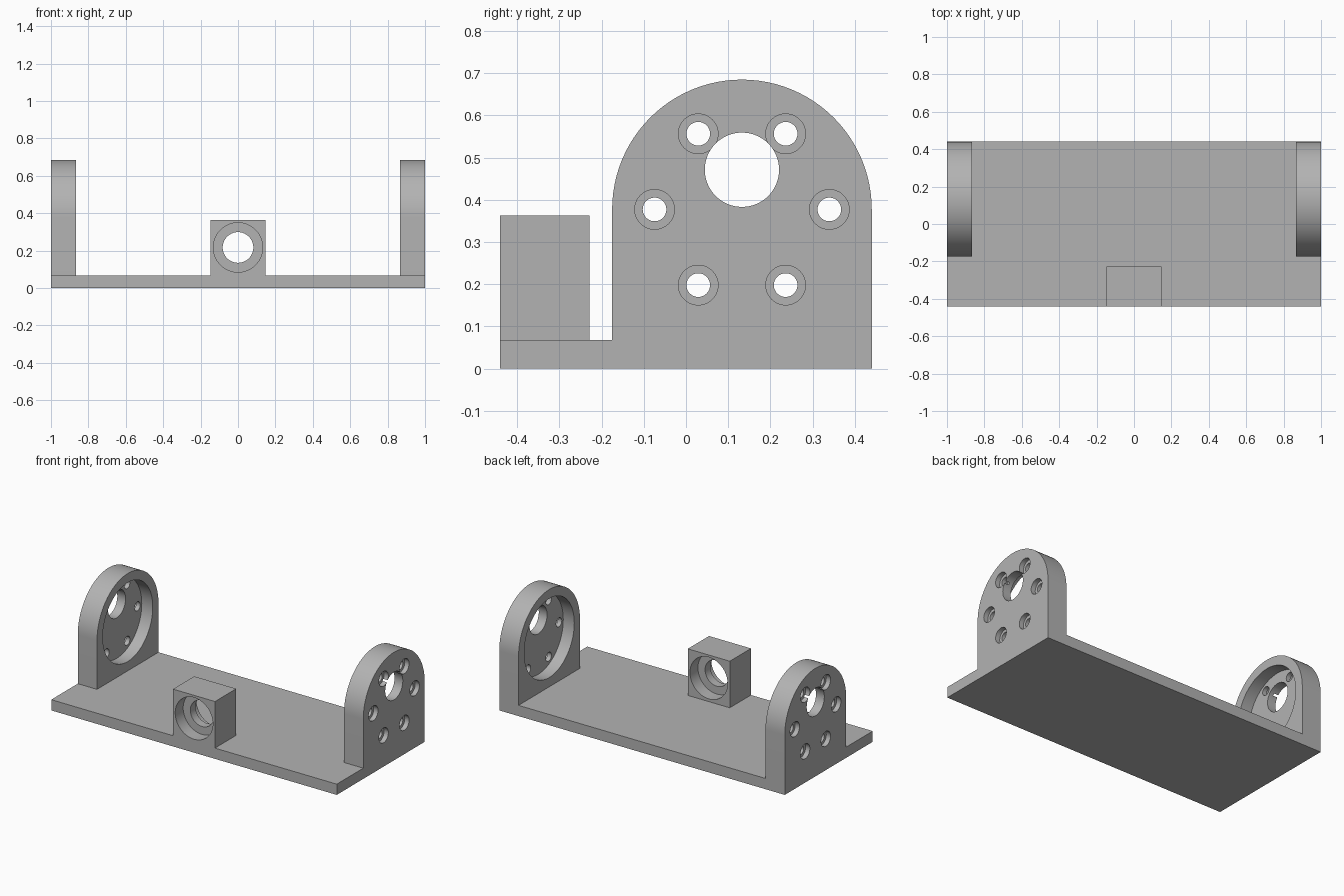
import bpy
import bmesh
from math import cos, sin, pi, radians
from mathutils import Matrix

cube = bpy.data.objects.get("Cube")
if cube:
    bpy.data.objects.remove(cube, do_unlink=True)

# Main dimensions
HALF_LENGTH, HALF_DEPTH, BASE_TOP = 1.0, 0.44, 0.068
WALL_IN, WALL_FRONT = 0.865, -0.175
ARCH_R = (HALF_DEPTH - WALL_FRONT) / 2
ARCH_Y, ARCH_Z = HALF_DEPTH - ARCH_R, 0.377
BLOCK_HALF, BLOCK_BACK, BLOCK_TOP = 0.147, -0.228, 0.363

grey = bpy.data.materials.new("plain grey")
grey.use_nodes = True
colour = (0.45, 0.45, 0.45, 1)
grey.diffuse_color = colour
grey.node_tree.nodes["Principled BSDF"].inputs["Base Color"].default_value = colour


def make_object(name, bm):
    bmesh.ops.recalc_face_normals(bm, faces=bm.faces)
    mesh = bpy.data.meshes.new(name)
    bm.to_mesh(mesh)
    bm.free()
    mesh.materials.append(grey)
    obj = bpy.data.objects.new(name, mesh)
    bpy.context.collection.objects.link(obj)
    return obj


def box(name, low, high):
    bm = bmesh.new()
    bmesh.ops.create_cube(bm, size=1)
    for v in bm.verts:
        v.co = [h if c > 0 else l for c, l, h in zip(v.co, low, high)]
    return make_object(name, bm)


def cylinder(axis, start, end, across, z, radius, sides=48):
    """Cutter along x or y from start to end; across is the other level axis."""
    bm = bmesh.new()
    bmesh.ops.create_cone(bm, cap_ends=True, segments=sides, radius1=radius,
                          radius2=radius, depth=end - start)
    mid = (start + end) / 2
    if axis == "X":
        turn, place = Matrix.Rotation(pi / 2, 4, "Y"), (mid, across, z)
    else:
        turn, place = Matrix.Rotation(pi / 2, 4, "X"), (across, mid, z)
    bmesh.ops.transform(bm, matrix=Matrix.Translation(place) @ turn, verts=bm.verts)
    return make_object("cutter", bm)


def combine(target, other, operation):
    """Apply a boolean and discard the second object."""
    mod = target.modifiers.new("boolean", "BOOLEAN")
    mod.operation, mod.solver, mod.object = operation, "EXACT", other
    bpy.context.view_layer.objects.active = target
    bpy.ops.object.modifier_apply(modifier=mod.name)
    bpy.data.objects.remove(other, do_unlink=True)


# Arched end wall, extruded from its side profile
bm = bmesh.new()
profile = [(WALL_FRONT, 0), (HALF_DEPTH, 0)]
profile += [(ARCH_Y + ARCH_R * cos(pi * i / 48), ARCH_Z + ARCH_R * sin(pi * i / 48))
            for i in range(49)]
face = bm.faces.new([bm.verts.new((WALL_IN, y, z)) for y, z in profile])
side = bmesh.ops.extrude_face_region(bm, geom=[face])
moved = [g for g in side["geom"] if isinstance(g, bmesh.types.BMVert)]
bmesh.ops.translate(bm, vec=(HALF_LENGTH - WALL_IN, 0, 0), verts=moved)
left_wall = make_object("left_wall", bm)

# Round pocket on the inner face and the shaft hole
combine(left_wall, cylinder("X", 0.8, 0.942, ARCH_Y, ARCH_Z, 0.25, 96), "DIFFERENCE")
combine(left_wall, cylinder("X", 0.8, 1.1, ARCH_Y, 0.471, 0.088, 64), "DIFFERENCE")

# Ring of six counterbored screw holes
for i in range(6):
    y = ARCH_Y + 0.207 * cos(i * pi / 3)
    z = ARCH_Z + 0.207 * sin(i * pi / 3)
    combine(left_wall, cylinder("X", 0.8, 1.1, y, z, 0.028), "DIFFERENCE")
    combine(left_wall, cylinder("X", 0.97, 1.1, y, z, 0.047), "DIFFERENCE")

# Opposite wall is the mirror image
bm = bmesh.new()
bm.from_mesh(left_wall.data)
bmesh.ops.scale(bm, vec=(-1, 1, 1), verts=bm.verts)
right_wall = make_object("right_wall", bm)

# Bearing block, counterbored from front and back
block = box("bearing_block", (-BLOCK_HALF, -HALF_DEPTH, 0),
            (BLOCK_HALF, BLOCK_BACK, BLOCK_TOP))
for start, end, radius in ((-0.6, 0, 0.082), (-0.6, -0.36, 0.132), (-0.308, 0, 0.132)):
    combine(block, cylinder("Y", start, end, 0, 0.217, radius, 64), "DIFFERENCE")

# Base plate fused with the walls and the block into one solid
bracket = box("mounting_bracket", (-HALF_LENGTH, -HALF_DEPTH, 0),
              (HALF_LENGTH, HALF_DEPTH, BASE_TOP))
for part in (left_wall, right_wall, block):
    combine(bracket, part, "UNION")

bpy.ops.object.select_all(action="DESELECT")
bracket.select_set(True)
bpy.context.view_layer.objects.active = bracket
bpy.ops.object.shade_smooth_by_angle(angle=radians(30))
